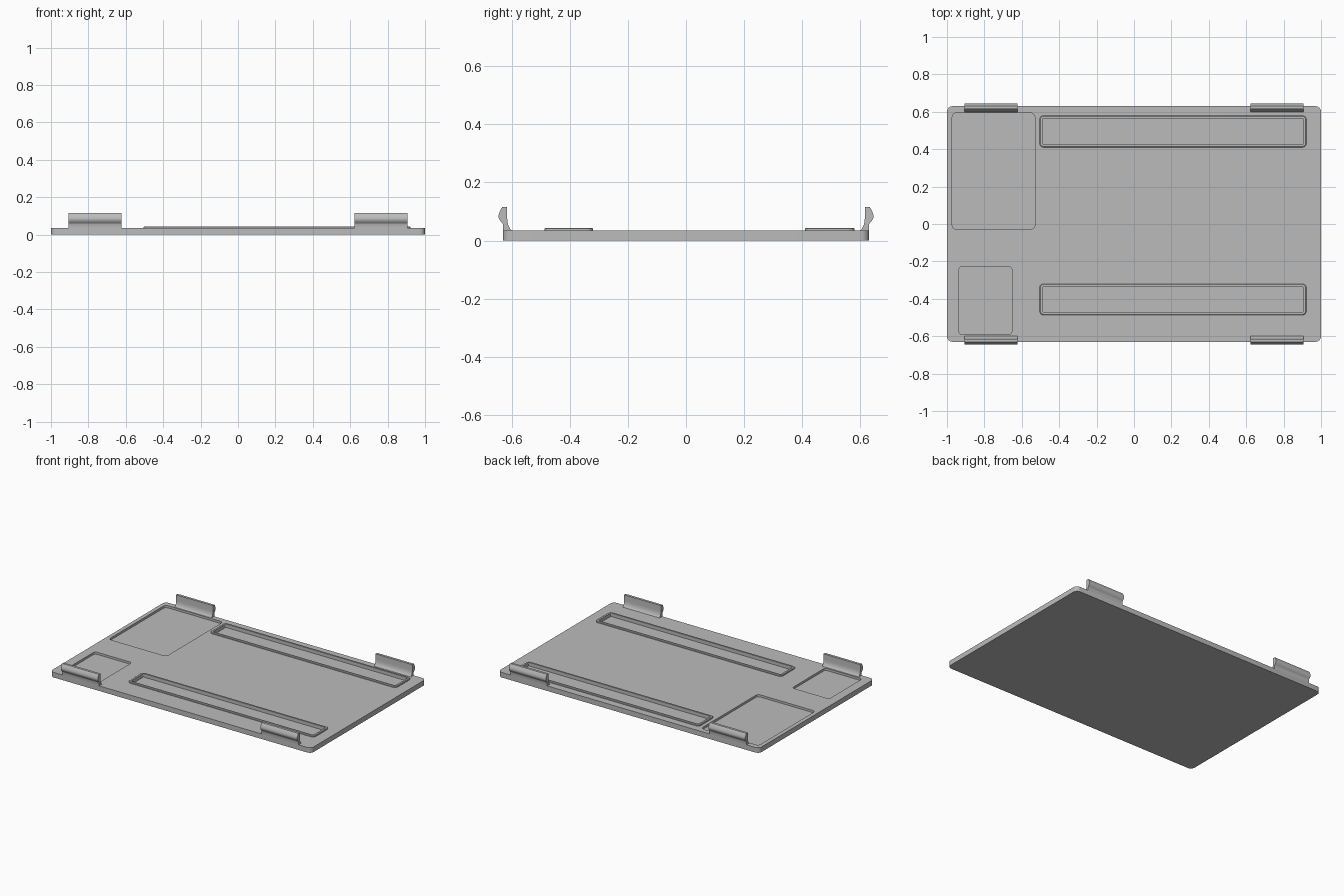
import bpy, bmesh, math

default = bpy.data.objects.get("Cube")
if default:
    bpy.data.objects.remove(default, do_unlink=True)

TOP = 0.035      # upper face of the plate
FLOOR = 0.02     # floor of the recesses
LIP = 0.016      # width of the raised rims

grey = bpy.data.materials.new("plain grey")
grey.use_nodes = True
colour = (0.5, 0.5, 0.5, 1)
grey.diffuse_color = colour
grey.node_tree.nodes["Principled BSDF"].inputs["Base Color"].default_value = colour


def finish(name, bm):
    bmesh.ops.recalc_face_normals(bm, faces=bm.faces)
    mesh = bpy.data.meshes.new(name)
    bm.to_mesh(mesh)
    bm.free()
    mesh.materials.append(grey)
    obj = bpy.data.objects.new(name, mesh)
    bpy.context.collection.objects.link(obj)
    return obj


def smooth(obj):
    bpy.ops.object.select_all(action='DESELECT')
    obj.select_set(True)
    bpy.context.view_layer.objects.active = obj
    bpy.ops.object.shade_smooth_by_angle(angle=math.radians(35))


def outline(box, radius, inset=0):
    """Rounded rectangle from (x0, x1, y0, y1), shrunk by inset."""
    x0, x1, y0, y1 = box
    r = radius - inset
    centres = [(x1 - radius, y1 - radius), (x0 + radius, y1 - radius),
               (x0 + radius, y0 + radius), (x1 - radius, y0 + radius)]
    points = []
    for i, (cx, cy) in enumerate(centres):
        for k in range(7):
            a = math.pi / 2 * (i + k / 6)
            points.append((cx + r * math.cos(a), cy + r * math.sin(a)))
    return points


def loft(name, box, radius, steps, capped=True):
    """Join rounded rectangles given as (inset, height) steps."""
    bm = bmesh.new()
    rings = [[bm.verts.new((x, y, z)) for x, y in outline(box, radius, inset)]
             for inset, z in steps]
    for a, b in zip(rings, rings[1:]):
        for i in range(len(a)):
            j = (i + 1) % len(a)
            bm.faces.new((a[i], a[j], b[j], b[i]))
    if capped:
        bm.faces.new(rings[0])
        bm.faces.new(rings[-1])
    return finish(name, bm)


# Base plate
plate = loft("base_plate", (-1, 1, -0.63, 0.63), 0.03, [(0, 0), (0, TOP)])

# Shallow recesses and the pockets inside the rims
rims = {"back_rim": (-0.505, 0.922, 0.41, 0.58),
        "front_rim": (-0.505, 0.922, -0.487, -0.32)}
pockets = [("large_recess", (-0.972, -0.53, -0.028, 0.593), 0.022, 0),
           ("small_recess", (-0.937, -0.653, -0.59, -0.228), 0.018, 0)]
pockets += [(name + "_pocket", box, 0.022, LIP) for name, box in rims.items()]
for name, box, radius, inset in pockets:
    cutter = loft(name + "_cutter", box, radius, [(inset, FLOOR), (inset, 0.1)])
    cutter.hide_render = True
    cutter.hide_set(True)
    cut = plate.modifiers.new(name, 'BOOLEAN')
    cut.operation = 'DIFFERENCE'
    cut.solver = 'EXACT'
    cut.object = cutter
smooth(plate)

# Raised rims with a softened outer edge
for name, box in rims.items():
    smooth(loft(name, box, 0.022, [(0, TOP), (0, 0.041), (0.004, 0.044),
                                   (LIP, 0.044), (LIP, TOP)], capped=False))

# Snap clips: a flared foot, a thin wall and a rounded outward bead
profile = [(0.6, TOP), (0.606, 0.042), (0.611, 0.052), (0.614, 0.063),
           (0.615, 0.075), (0.615, 0.115), (0.632, 0.115), (0.635, 0.111),
           (0.641, 0.099), (0.645, 0.088), (0.645, 0.08), (0.642, 0.072),
           (0.636, 0.064), (0.632, 0.06), (0.63, 0.055), (0.63, TOP)]
for row, side in (("front", -1), ("back", 1)):
    for hand, x0, x1 in (("right", -0.905, -0.623), ("left", 0.623, 0.905)):
        bm = bmesh.new()
        ends = [[bm.verts.new((x, side * y, z)) for y, z in profile]
                for x in (x0, x1)]
        for end in ends:
            bm.faces.new(end)
        for i in range(len(profile)):
            j = (i + 1) % len(profile)
            bm.faces.new((ends[0][i], ends[0][j], ends[1][j], ends[1][i]))
        smooth(finish(f"{row}_{hand}_clip", bm))
